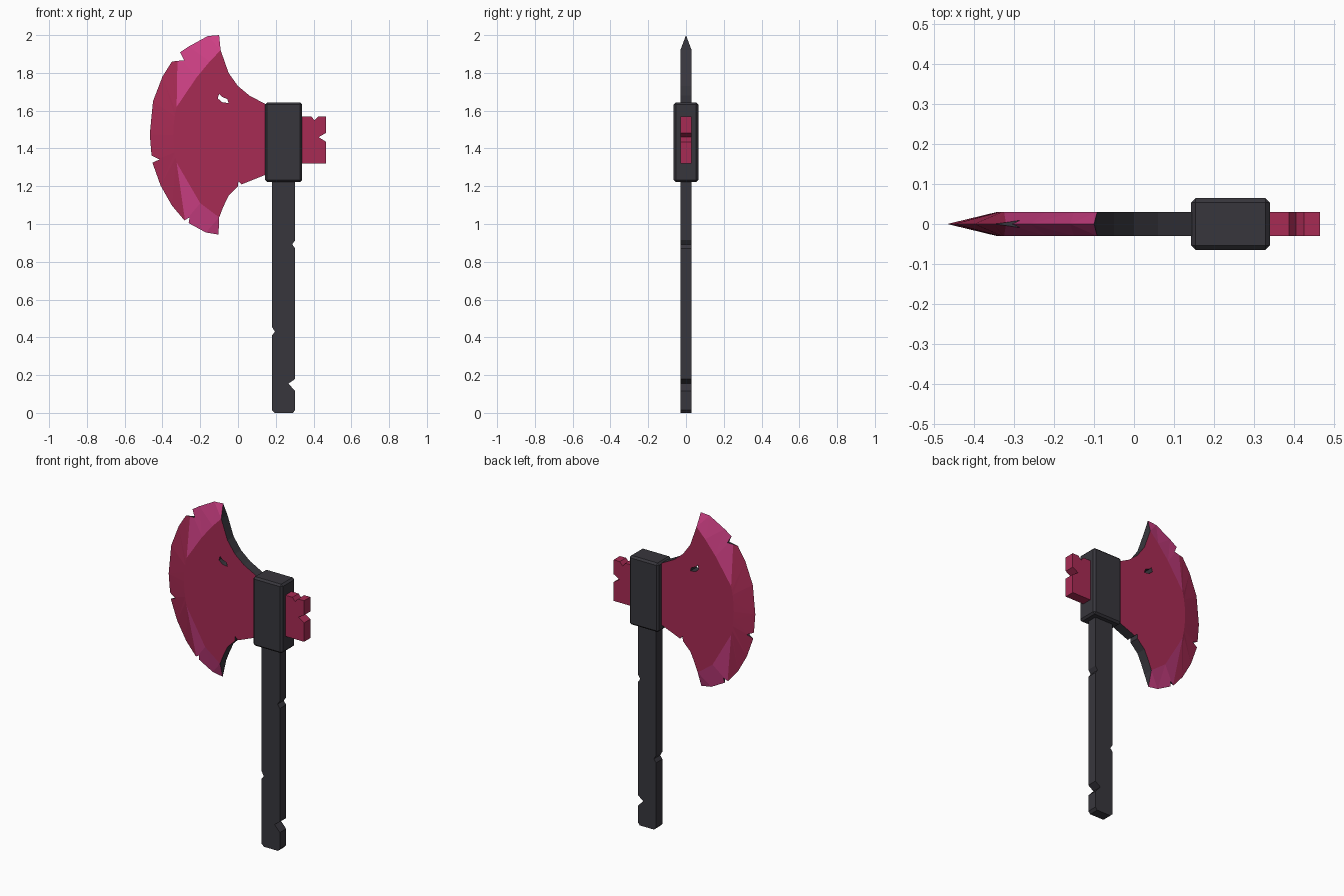
import bpy, bmesh

if "Cube" in bpy.data.objects:
    bpy.data.objects.remove(bpy.data.objects["Cube"])


def material(name, rgb):
    m = bpy.data.materials.new(name)
    m.diffuse_color = (*rgb, 1)
    m.use_nodes = True
    m.node_tree.nodes["Principled BSDF"].inputs["Base Color"].default_value = m.diffuse_color
    return m


DARK = material("charcoal", (0.039, 0.037, 0.046))
CRIMSON = material("crimson", (0.39, 0.024, 0.088))
PINK = material("pink", (0.62, 0.052, 0.235))
T = 0.03  # half thickness of the flat parts


def finish(name, bm, mats):
    bmesh.ops.recalc_face_normals(bm, faces=bm.faces)
    me = bpy.data.meshes.new(name)
    bm.to_mesh(me)
    bm.free()
    for m in mats:
        me.materials.append(m)
    ob = bpy.data.objects.new(name, me)
    bpy.context.collection.objects.link(ob)
    return ob


def prisms(name, profiles, half, mat):
    """Extrude x-z profiles symmetrically along y."""
    bm = bmesh.new()
    for pts in profiles:
        a = [bm.verts.new((x, -half, z)) for x, z in pts]
        b = [bm.verts.new((x, half, z)) for x, z in pts]
        bm.faces.new(a)
        bm.faces.new(b[::-1])
        for i in range(len(pts)):
            j = (i + 1) % len(pts)
            bm.faces.new((a[i], b[i], b[j], a[j]))
    return finish(name, bm, [mat])


# Handle with chips in its sides
prisms("handle", [[
    (0.195, 0), (0.29, 0), (0.303, 0.015), (0.303, 0.115), (0.267, 0.155),
    (0.303, 0.18), (0.303, 0.87), (0.287, 0.892), (0.303, 0.915), (0.303, 1.3),
    (0.18, 1.3), (0.18, 0.455), (0.195, 0.43), (0.18, 0.41), (0.18, 0.015)]], T, DARK)

# Collar
collar = prisms("collar", [[(0.143, 1.223), (0.34, 1.223), (0.34, 1.643), (0.143, 1.643)]],
                0.065, DARK)
bev = collar.modifiers.new("bevel", 'BEVEL')
bev.width = 0.011
bev.segments = 1

# Notched block at the rear
prisms("rear_block", [[
    (0.3, 1.32), (0.466, 1.32), (0.466, 1.435), (0.427, 1.46), (0.466, 1.482),
    (0.466, 1.57), (0.425, 1.57), (0.405, 1.548), (0.388, 1.57), (0.3, 1.57)]], T, CRIMSON)

# Blade: cutting edge (y = 0) paired with the line where the bevel starts
edge = [(-0.10, 2.0), (-0.16, 1.995), (-0.26, 1.94), (-0.32, 1.90), (-0.35, 1.86),
        (-0.40, 1.78), (-0.45, 1.65), (-0.467, 1.475), (-0.455, 1.33), (-0.41, 1.204),
        (-0.35, 1.098), (-0.28, 1.015), (-0.17, 0.955), (-0.103, 0.944)]
shoulder = [(-0.092, 1.92), (-0.15, 1.86), (-0.22, 1.775), (-0.325, 1.62), (-0.33, 1.60),
            (-0.335, 1.57), (-0.34, 1.53), (-0.343, 1.47), (-0.34, 1.42), (-0.335, 1.38),
            (-0.33, 1.35), (-0.325, 1.325), (-0.20, 1.11), (-0.10, 1.035)]
neck = [(-0.077, 1.093), (-0.05, 1.15), (0, 1.2), (0.002, 1.228), (0.02, 1.21),
        (0.145, 1.26), (0.2, 1.28), (0.2, 1.61), (0.145, 1.635), (0.06, 1.68),
        (0, 1.73), (-0.05, 1.80)]
bm = bmesh.new()
rim = [bm.verts.new((x, 0, z)) for x, z in edge]
n = len(rim)
sides = []
for y in (-T, T):
    body = [bm.verts.new((x, y, z)) for x, z in shoulder + neck]
    sides.append(body)
    bm.faces.new(body)
    for i in range(n - 1):
        f = bm.faces.new((rim[i], rim[i + 1], body[i + 1], body[i]))
        f.material_index = 1 if i < 3 or i > 10 else 0  # pink horns
front, back = sides
dark = [bm.faces.new((rim[0], front[0], back[0])),
        bm.faces.new((rim[-1], back[n - 1], front[n - 1]))]
for i in range(n - 1, len(front)):
    j = (i + 1) % len(front)
    dark.append(bm.faces.new((front[i], back[i], back[j], front[j])))
for f in dark:
    f.material_index = 2
bmesh.ops.triangulate(bm, faces=[f for f in bm.faces if len(f.verts) == 4])
blade = finish("blade", bm, [CRIMSON, PINK, DARK])

# Chips in the cutting edge and the small hole
cutter = prisms("blade_chip_cutter", [
    [(-0.285, 1.867), (-0.33, 1.955), (-0.40, 1.855)],
    [(-0.415, 1.342), (-0.505, 1.384), (-0.50, 1.303)],
    [(-0.256, 1.036), (-0.325, 0.993), (-0.27, 0.955)],
    [(-0.10, 1.69), (-0.085, 1.673), (-0.057, 1.662), (-0.05, 1.64),
     (-0.085, 1.645), (-0.107, 1.665)]], 0.1, DARK)
cutter.hide_render = True
cutter.hide_set(True)
cut = blade.modifiers.new("chips", 'BOOLEAN')
cut.operation = 'DIFFERENCE'
cut.solver = 'EXACT'
cut.material_mode = 'TRANSFER'
cut.object = cutter
